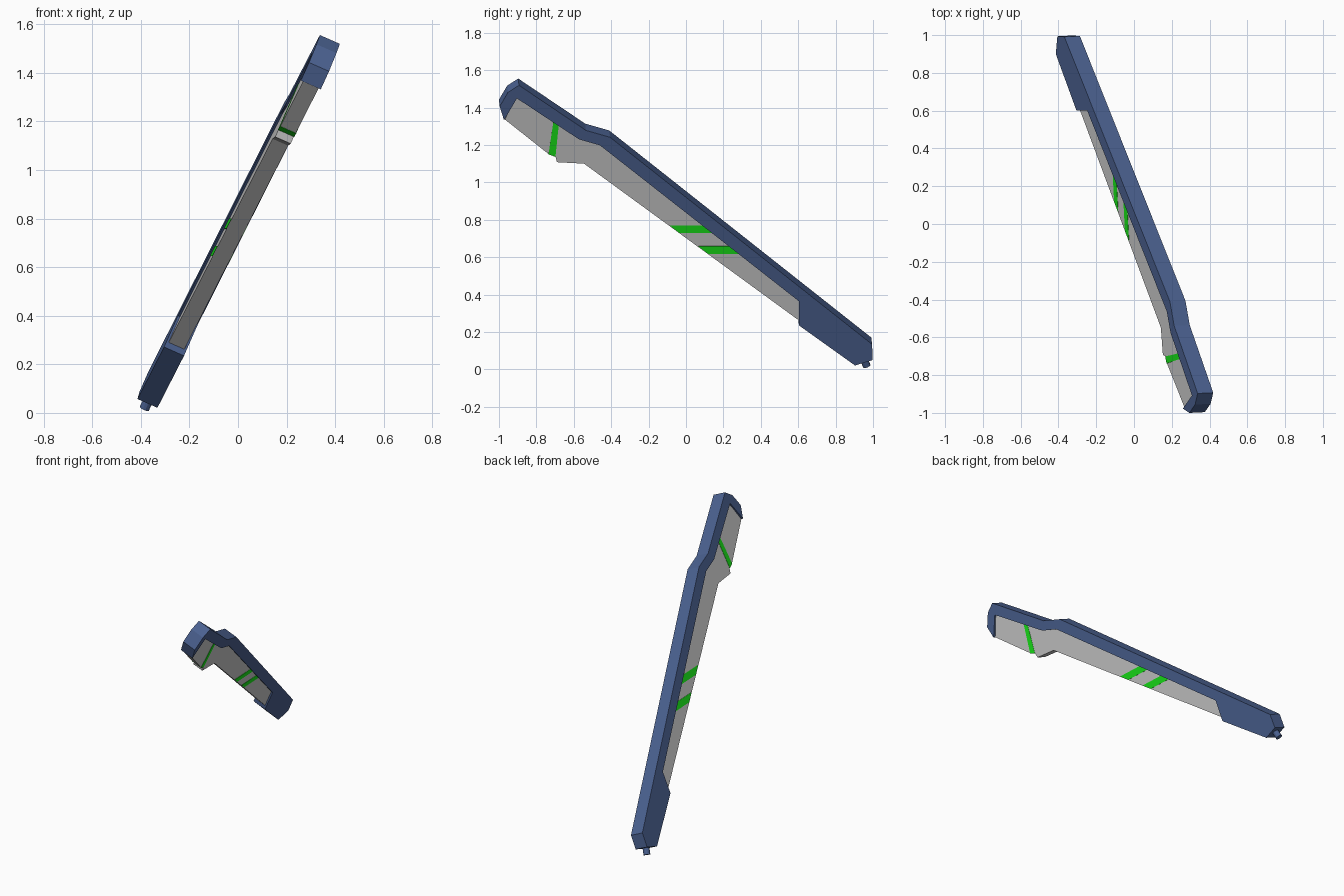
import bpy, bmesh
from mathutils import Vector

if "Cube" in bpy.data.objects:
    bpy.data.objects.remove(bpy.data.objects["Cube"])

# The whole knife is a stack of flat plates lying in one tilted plane
N = Vector((0.914, 0.046, -0.403)).normalized()
C = -0.315


def material(name, color):
    m = bpy.data.materials.new(name)
    m.diffuse_color = (*color, 1)
    m.use_nodes = True
    m.node_tree.nodes["Principled BSDF"].inputs["Base Color"].default_value = m.diffuse_color
    return m


def on_plane(y, z, off=0.0):
    """Point of the tilted plane, given its side-view position."""
    return Vector(((C + off - N.y * y - N.z * z) / N.x, y, z))


def finish(name, bm, mat):
    bmesh.ops.recalc_face_normals(bm, faces=bm.faces)
    me = bpy.data.meshes.new(name)
    bm.to_mesh(me)
    bm.free()
    ob = bpy.data.objects.new(name, me)
    bpy.context.collection.objects.link(ob)
    if mat:
        me.materials.append(mat)
    return ob


def plate(name, profile, half, mat=None):
    """Side-view profile of the near face, extruded through the thickness."""
    bm = bmesh.new()
    face = bm.faces.new([bm.verts.new(on_plane(y, z, half)) for y, z in profile])
    out = bmesh.ops.extrude_face_region(bm, geom=[face])
    moved = [v for v in out["geom"] if isinstance(v, bmesh.types.BMVert)]
    bmesh.ops.translate(bm, verts=moved, vec=-2 * half * N)
    return finish(name, bm, mat)


blue = material("blue", (0.07, 0.12, 0.28))
green = material("green", (0.01, 0.8, 0.01))

# Blue spine with hooked tip and handle block
plate("spine_frame", [
    (-0.893, 1.519), (-0.952, 1.481), (-0.996, 1.406), (-0.973, 1.332),
    (-0.904, 1.449), (-0.572, 1.230), (-0.460, 1.198), (0.604, 0.364),
    (0.604, 0.235), (0.904, 0.021), (0.998, 0.050), (0.995, 0.134),
    (-0.406, 1.241), (-0.535, 1.278)], 0.045, blue)

# Grey plate filling the frame; its upper edge is buried in the spine
plate("grey_plate", [
    (-0.968, 1.336), (-0.733, 1.150), (-0.698, 1.140), (-0.690, 1.108),
    (-0.545, 1.100), (0.62, 0.250), (0.62, 0.38), (-0.45, 1.215),
    (-0.565, 1.247), (-0.895, 1.465), (-0.925, 1.42)], 0.035)

# Green inlaid stripes
stripes = {
    "tip_stripe": [(-0.735, 1.150), (-0.698, 1.136), (-0.680, 1.31), (-0.708, 1.33)],
    "middle_stripe": [(-0.088, 0.770), (-0.034, 0.729), (0.15, 0.729), (0.10, 0.770)],
    "lower_stripe": [(0.066, 0.658), (0.120, 0.617), (0.29, 0.617), (0.24, 0.658)],
}
for name, profile in stripes.items():
    plate(name, profile, 0.0365, green)

# Small round button on the end of the handle
top, end = on_plane(0.945, 0.075), on_plane(0.966, 0.018)
axis = end - top
bm = bmesh.new()
bmesh.ops.create_cone(bm, cap_ends=True, segments=12, radius1=0.021, radius2=0.021,
                      depth=axis.length)
bm.transform(Vector((0, 0, 1)).rotation_difference(axis).to_matrix().to_4x4())
bmesh.ops.translate(bm, verts=bm.verts, vec=(top + end) / 2)
finish("end_button", bm, blue)
